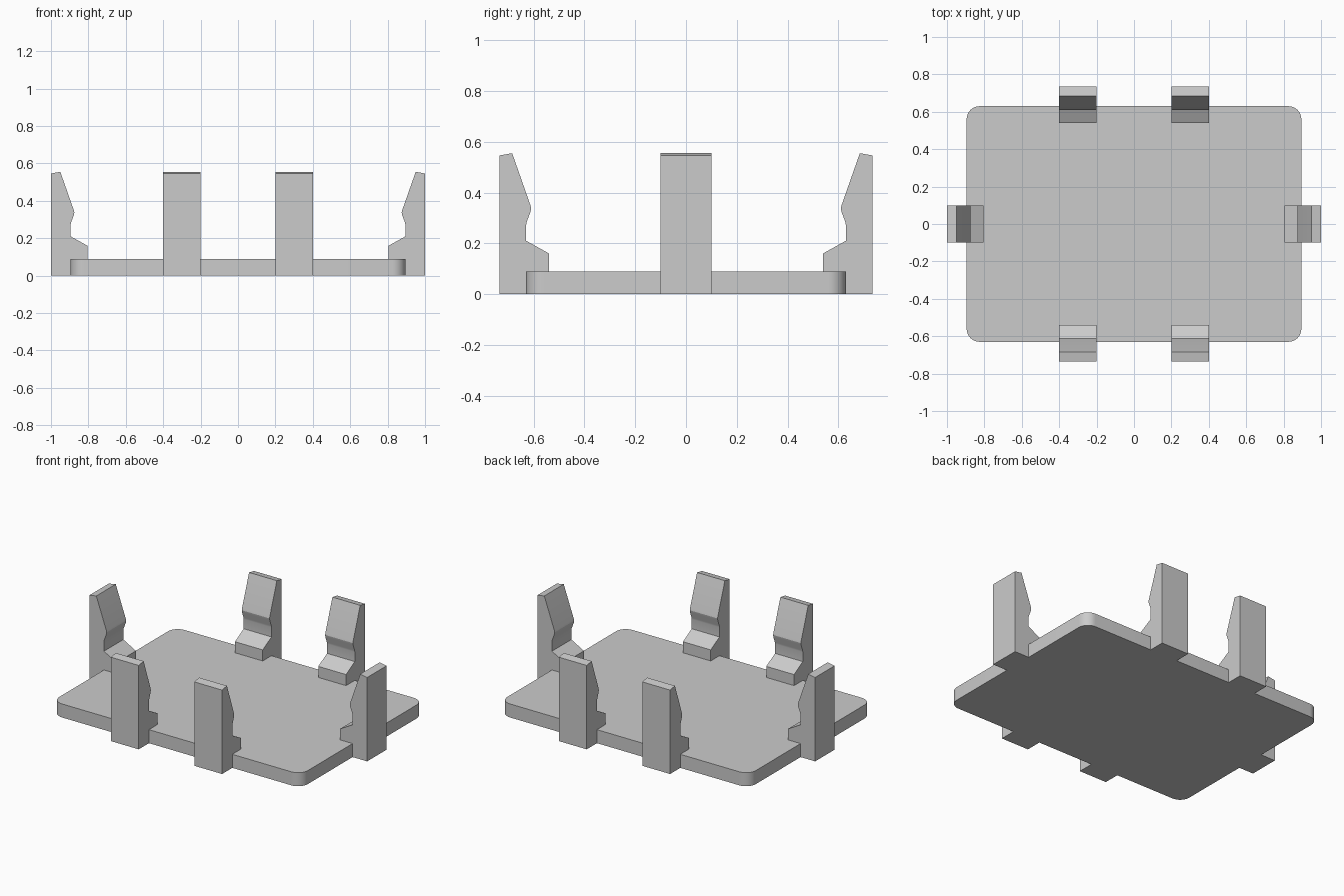
import bpy, bmesh, math
from mathutils import Matrix, Vector

cube = bpy.data.objects.get("Cube")
if cube:
    bpy.data.objects.remove(cube, do_unlink=True)

grey = bpy.data.materials.new("light grey plastic")
grey.use_nodes = True
colour = (0.6, 0.6, 0.6, 1)
grey.diffuse_color = colour
grey.node_tree.nodes["Principled BSDF"].inputs["Base Color"].default_value = colour

HALF_X, HALF_Y = 0.895, 0.63
THICKNESS = 0.088
OVERHANG = 0.105
CLIP_WIDTH = 0.2


def finish(name, bm, matrix=Matrix()):
    bmesh.ops.recalc_face_normals(bm, faces=bm.faces)
    mesh = bpy.data.meshes.new(name)
    bm.to_mesh(mesh)
    bm.free()
    obj = bpy.data.objects.new(name, mesh)
    bpy.context.collection.objects.link(obj)
    mesh.materials.append(grey)
    obj.matrix_world = matrix
    bpy.ops.object.select_all(action="DESELECT")
    obj.select_set(True)
    bpy.context.view_layer.objects.active = obj
    bpy.ops.object.shade_smooth_by_angle(angle=math.radians(25))
    return obj


# Base plate with rounded vertical corners
bm = bmesh.new()
bmesh.ops.create_cube(bm, size=1)
bmesh.ops.scale(bm, vec=(2 * HALF_X, 2 * HALF_Y, THICKNESS), verts=bm.verts)
bmesh.ops.translate(bm, vec=(0, 0, THICKNESS / 2), verts=bm.verts)
uprights = [e for e in bm.edges if abs(e.verts[0].co.z - e.verts[1].co.z) > 0.01]
bmesh.ops.bevel(bm, geom=uprights, offset=0.07, segments=8, profile=0.5, affect="EDGES")
finish("base_plate", bm)

# Snap clip outline: distance inward from the outer face, then height
PROFILE = [(0, 0), (0, 0.546), (0.05, 0.555), (0.122, 0.35), (0.125, 0.338),
           (0.122, 0.323), (0.107, 0.283), (0.105, 0.272), (0.105, 0.21),
           (0.195, 0.16), (0.195, 0.05), (0.12, 0.05), (0.105, 0)]


def clip(name, position, degrees):
    """Extrude the outline; unrotated, the clip's inner side faces +y."""
    bm = bmesh.new()
    outline = [bm.verts.new((-CLIP_WIDTH / 2, u, z)) for u, z in PROFILE]
    face = bm.faces.new(outline)
    side = bmesh.ops.extrude_face_region(bm, geom=[face])
    moved = [v for v in side["geom"] if isinstance(v, bmesh.types.BMVert)]
    bmesh.ops.translate(bm, vec=(CLIP_WIDTH, 0, 0), verts=moved)
    turn = Matrix.Rotation(math.radians(degrees), 4, "Z")
    finish(name, bm, Matrix.Translation(Vector(position)) @ turn)


# Two clips on each long side, one on each short side
reach_x, reach_y = HALF_X + OVERHANG, HALF_Y + OVERHANG
for side, x in (("left", 0.3), ("right", -0.3)):
    clip(f"front_{side}_clip", (x, -reach_y, 0), 0)
    clip(f"back_{side}_clip", (x, reach_y, 0), 180)
clip("left_clip", (reach_x, 0, 0), 90)
clip("right_clip", (-reach_x, 0, 0), -90)
